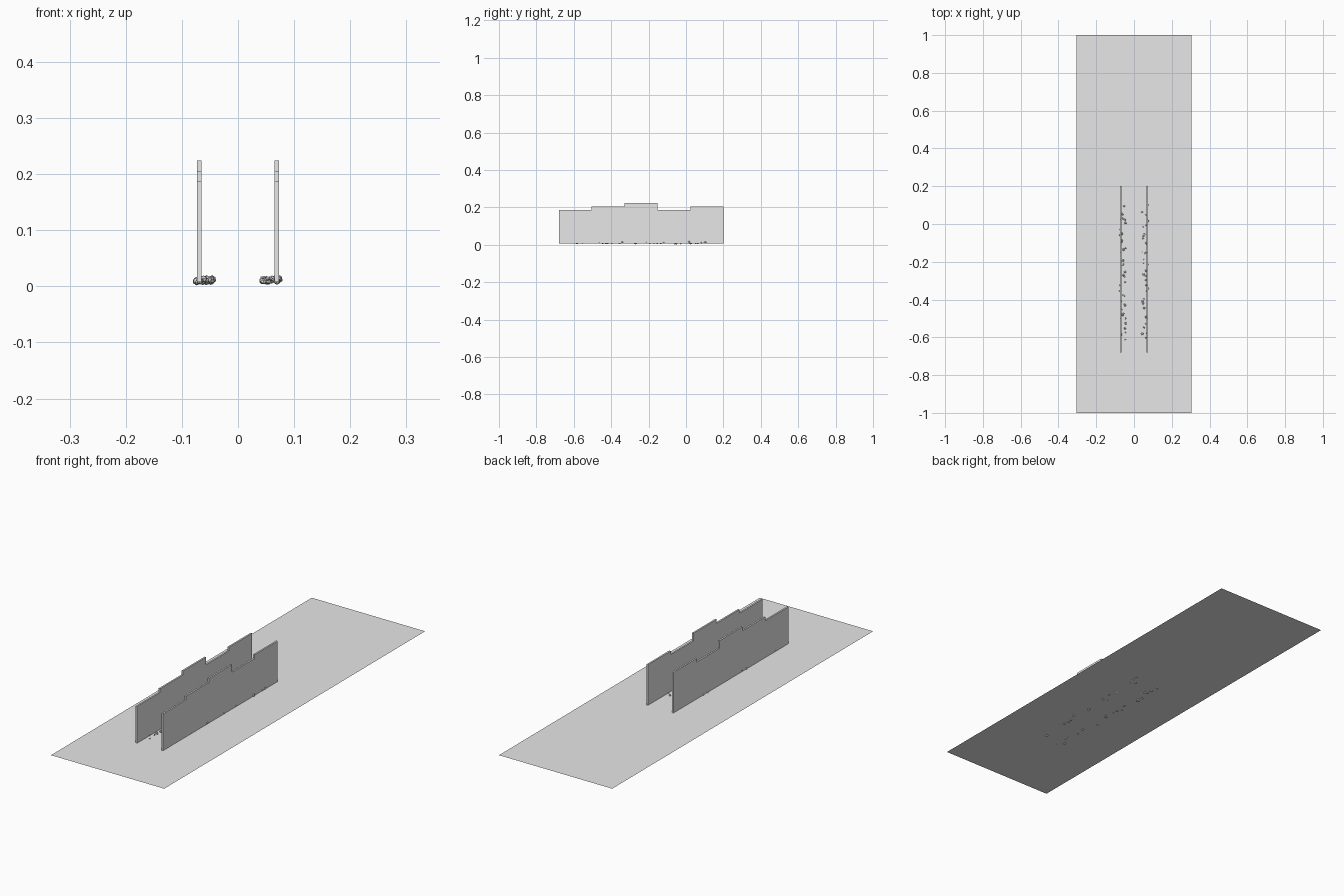
import bpy, bmesh, math, random
from mathutils import Matrix, Vector

if "Cube" in bpy.data.objects:
    bpy.data.objects.remove(bpy.data.objects["Cube"])

random.seed(4)


def material(name, rgb):
    m = bpy.data.materials.new(name)
    m.diffuse_color = (*rgb, 1)
    m.use_nodes = True
    m.node_tree.nodes["Principled BSDF"].inputs["Base Color"].default_value = m.diffuse_color
    return m


grey = material("plain grey", (0.8, 0.8, 0.8))


def finish(name, bm):
    me = bpy.data.meshes.new(name)
    bm.to_mesh(me)
    bm.free()
    me.materials.append(grey)
    ob = bpy.data.objects.new(name, me)
    bpy.context.collection.objects.link(ob)


GROUND = 0.008

# flat ground sheet
bm = bmesh.new()
bmesh.ops.create_grid(bm, x_segments=1, y_segments=1, size=1,
                      matrix=Matrix.Translation((0, 0, GROUND)) @ Matrix.Diagonal((0.304, 1, 1, 1)))
finish("ground_sheet", bm)

# two rows of upright wall panels with stepped tops
TOPS = [0.187, 0.205, 0.224, 0.187, 0.205]
START, LENGTH, THICK = -0.68, 0.176, 0.008
for side, label in ((-1, "left"), (1, "right")):
    for i, top in enumerate(TOPS):
        bm = bmesh.new()
        centre = (side * 0.069, START + (i + 0.5) * LENGTH, (GROUND + top) / 2)
        bmesh.ops.create_cube(bm, size=1, matrix=Matrix.Translation(centre)
                              @ Matrix.Diagonal((THICK, LENGTH, top - GROUND, 1)))
        finish(f"{label}_wall_panel_{i + 1}", bm)

    # loose stones scattered along the foot of the wall
    bm = bmesh.new()
    for k in range(36):
        r = random.uniform(0.003, 0.008)
        pos = (side * random.uniform(0.042, 0.075),
               -0.62 + 0.73 * (k + random.random()) / 36,
               max(r * 0.8, random.uniform(0.008, 0.014)))
        turn = Matrix.Rotation(random.uniform(0, math.pi), 4, Vector((1, 2, 3)).normalized())
        shape = Matrix.Diagonal((r, r * random.uniform(0.8, 1.2), r * 0.8, 1))
        bmesh.ops.create_icosphere(bm, subdivisions=1, radius=1,
                                   matrix=Matrix.Translation(pos) @ turn @ shape)
    finish(f"{label}_stones", bm)
